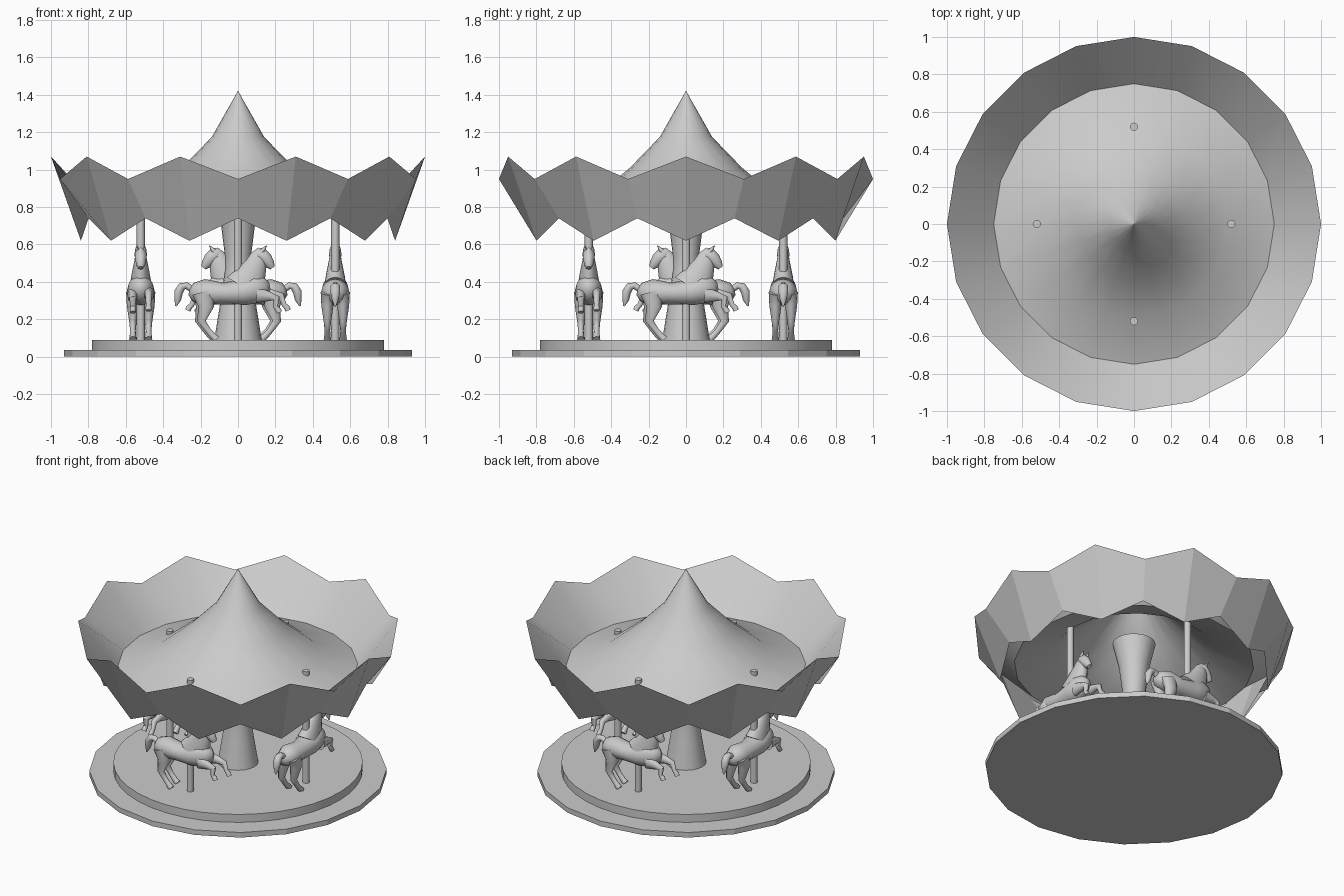
import bpy, bmesh
from math import sin, cos, pi, radians
from mathutils import Vector, Matrix

if "Cube" in bpy.data.objects:
    bpy.data.objects.remove(bpy.data.objects["Cube"])

N = 20


def finish(bm, name, smooth=None):
    bmesh.ops.recalc_face_normals(bm, faces=bm.faces)
    me = bpy.data.meshes.new(name)
    bm.to_mesh(me)
    bm.free()
    ob = bpy.data.objects.new(name, me)
    bpy.context.collection.objects.link(ob)
    if smooth:
        bpy.ops.object.select_all(action='DESELECT')
        ob.select_set(True)
        bpy.context.view_layer.objects.active = ob
        bpy.ops.object.shade_smooth_by_angle(angle=radians(smooth))
    return ob


def bridge(bm, a, b):
    n = len(a)
    for i in range(n):
        j = (i + 1) % n
        bm.faces.new((a[i], a[j], b[j], b[i]))


def ring(bm, r, z, n=N):
    # z may be a pair: heights alternate around the ring
    zs = z if isinstance(z, tuple) else (z, z)
    return [bm.verts.new((r * cos(2 * pi * i / n), r * sin(2 * pi * i / n), zs[i % 2]))
            for i in range(n)]


def lathe(name, profile, n=N, caps=True, smooth=None):
    bm = bmesh.new()
    rings = [ring(bm, r, z, n) for r, z in profile]
    for a, b in zip(rings, rings[1:]):
        bridge(bm, a, b)
    if caps:
        bm.faces.new(rings[0])
        bm.faces.new(rings[-1])
    return finish(bm, name, smooth)


def tube(bm, pts, y=0.0, n=12):
    # loft ellipses along a path in the xz plane; pts = (x, z, half width, half height)
    rings = []
    for i, (x, z, w, h) in enumerate(pts):
        p, q = pts[max(i - 1, 0)], pts[min(i + 1, len(pts) - 1)]
        t = Vector((q[0] - p[0], 0, q[1] - p[1])).normalized()
        up = t.cross(Vector((0, 1, 0)))
        rings.append([bm.verts.new(Vector((x, y + w * cos(a), z)) + up * h * sin(a))
                      for a in (2 * pi * k / n for k in range(n))])
    for a, b in zip(rings, rings[1:]):
        bridge(bm, a, b)
    bm.faces.new(rings[0])
    bm.faces.new(rings[-1])


# Base and centre column
lathe("base_plate", [(0.93, 0), (0.93, 0.035)])
lathe("platform", [(0.78, 0.035), (0.78, 0.09)], n=40, smooth=30)
lathe("centre_column", [(0.127, 0.09), (0.098, 0.27), (0.07, 0.46), (0.07, 0.54),
                        (0.095, 0.74), (0.135, 0.91)], smooth=40)

# Roof: pointed cone flaring out in ever flatter bands
lathe("roof", [(0.001, 1.42), (0.14, 1.175), (0.3, 1.01), (0.5, 0.845), (0.75, 0.76)],
      caps=False, smooth=40)

# Zigzag canopy: inner slope up to the rim, outer valance hanging down
lathe("canopy_inner", [(0.75, 0.76), (1.0, (1.07, 0.95))], caps=False, smooth=40)
lathe("valance", [(1.0, (1.07, 0.95)), (0.84, (0.62, 0.74))], caps=False)

# Horse parts, built at the origin facing +x
parts = {}

bm = bmesh.new()
tube(bm, [(-.26, .35, .02, .02), (-.24, .345, .05, .05), (-.18, .345, .075, .07),
          (-.08, .338, .068, .058), (.03, .345, .075, .07), (.1, .365, .068, .078),
          (.145, .375, .048, .055), (.17, .38, .015, .018)], n=16)
parts["horse_body"] = bm

bm = bmesh.new()
tube(bm, [(.03, .37, .06, .105), (.07, .435, .05, .082), (.097, .495, .038, .058),
          (.113, .543, .029, .043), (.125, .577, .012, .018)], n=16)
tube(bm, [(.09, .56, .015, .015), (.115, .55, .034, .04), (.15, .522, .03, .035),
          (.172, .492, .024, .026), (.184, .475, .014, .014)])
for s in (-1, 1):
    tube(bm, [(.125, .56, .012, .012), (.14, .578, .009, .009), (.155, .595, .001, .001)], s * .02, 8)
parts["horse_head_and_neck"] = bm

bm = bmesh.new()
tube(bm, [(-.245, .36, .018, .018), (-.275, .38, .02, .018), (-.3, .375, .026, .022),
          (-.318, .345, .026, .024), (-.322, .305, .018, .018), (-.332, .27, .004, .004)])
parts["horse_tail"] = bm

hind = [(-.19, .345, .036, .06), (-.17, .27, .032, .045), (-.195, .19, .02, .024),
        (-.16, .14, .015, .017), (-.135, .112, .017, .018), (-.115, .093, .02, .02)]
bm = bmesh.new()
for s, dx in ((-1, 0), (1, -.012)):
    tube(bm, [(x + dx, z, w, h) for x, z, w, h in hind], s * .042, 10)
parts["horse_hind_legs"] = bm

bm = bmesh.new()
tube(bm, [(.1, .33, .03, .045), (.17, .322, .022, .026), (.205, .312, .018, .021),
          (.2, .268, .014, .014), (.215, .25, .016, .016), (.222, .237, .016, .016)], -.042, 10)
tube(bm, [(.1, .335, .03, .045), (.18, .335, .022, .026), (.23, .325, .018, .02),
          (.245, .28, .014, .014), (.262, .262, .016, .016), (.268, .247, .016, .016)], .042, 10)
parts["horse_front_legs"] = bm

bm = bmesh.new()
bmesh.ops.create_cone(bm, cap_ends=True, segments=12, radius1=.022, radius2=.022, depth=.772,
                      matrix=Matrix.Translation((0, 0, .474)))
parts["horse_pole"] = bm

# Four horses riding counterclockwise around the column
for name, bm in parts.items():
    src = finish(bm, name, 50)
    for k in range(4):
        ob = src if k == 0 else src.copy()
        if k:
            bpy.context.collection.objects.link(ob)
        ob.matrix_world = Matrix.Rotation(k * pi / 2, 4, 'Z') @ Matrix.Translation((0, -.52, 0))
